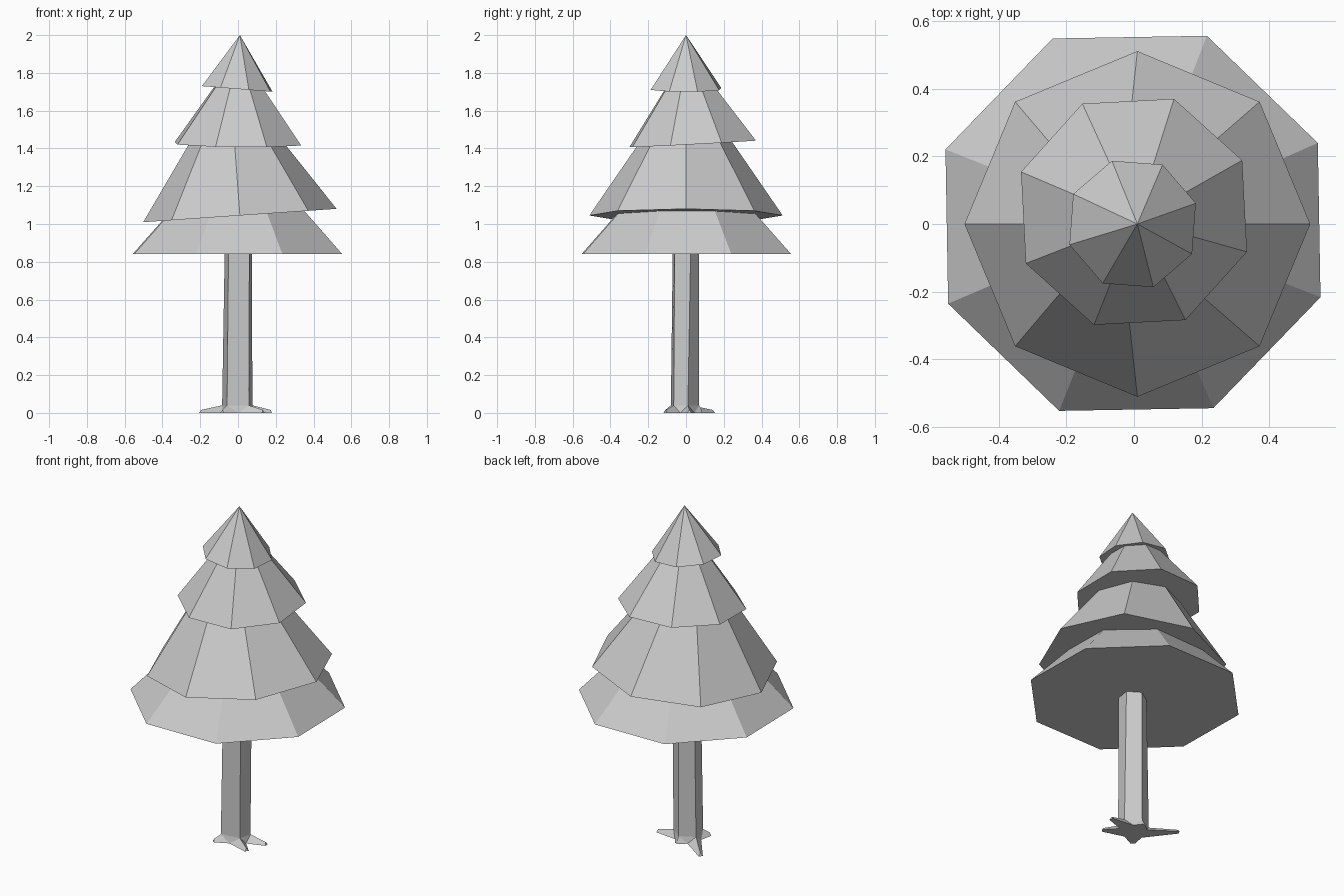
import bpy
from math import cos, sin, radians
from mathutils import Vector

if "Cube" in bpy.data.objects:
    bpy.data.objects.remove(bpy.data.objects["Cube"])


def make_object(name, verts, faces):
    mesh = bpy.data.meshes.new(name)
    mesh.from_pydata([tuple(v) for v in verts], [], faces)
    mesh.update()
    obj = bpy.data.objects.new(name, mesh)
    bpy.context.collection.objects.link(obj)
    return obj


def foliage_tier(name, centre, radius, turn, tilt, apex, cut):
    """Eight-sided, slightly tilted cone; cut < 1 truncates it inside the next tier."""
    c, tip, n = Vector(centre), Vector(apex), 8
    base = []
    for i in range(n):
        a = radians(turn + i * 360 / n)
        x, y = radius * cos(a), radius * sin(a)
        base.append(c + Vector((x, y, tilt[0] * x + tilt[1] * y)))
    faces = [tuple(reversed(range(n)))]
    if cut < 1:
        verts = base + [v.lerp(tip, cut) for v in base]
        faces += [(i, (i + 1) % n, n + (i + 1) % n, n + i) for i in range(n)]
        faces.append(tuple(range(n, 2 * n)))
    else:
        verts = base + [tip]
        faces += [(i, (i + 1) % n, n) for i in range(n)]
    make_object(name, verts, faces)


# Foliage, bottom to top
foliage_tier("foliage_bottom", (-0.003, 0.002, 0.84), 0.597, 23.5, (0, 0), (0, 0, 1.47), 0.6)
foliage_tier("foliage_lower_middle", (0.01, 0, 1.045), 0.512, 0, (0.069, 0), (-0.045, 0, 1.79), 0.65)
foliage_tier("foliage_upper_middle", (0, 0.036, 1.425), 0.355, 25.5, (-0.01, 0.052), (0.005, 0.01, 1.91), 0.75)
foliage_tier("foliage_top", (-0.004, 0, 1.715), 0.197, 18.2, (-0.08, 0), (0.01, 0, 2.0), 1)

# Trunk: five-sided, leaning slightly
low = [(-0.058, -0.08), (0.058, -0.065), (0.076, 0.01), (0.0, 0.07), (-0.084, 0.025)]
high = [(-0.05, -0.07), (0.06, -0.06), (0.074, 0.025), (0.003, 0.07), (-0.07, 0.022)]
n = 5
trunk = [Vector((x, y, 0.04)) for x, y in low] + [Vector((x, y, 0.88)) for x, y in high]
sides = [(i, (i + 1) % n, n + (i + 1) % n, n + i) for i in range(n)]
make_object("trunk", trunk, sides + [tuple(range(n, 2 * n))])

# Roots: a flat star, one blunt toe per trunk corner
tips = [(-0.085, -0.112), (0.135, -0.11), (0.178, 0.018), (0.0, 0.085), (-0.2, 0.145)]
verts = trunk[:n]
for i in range(n):
    t = Vector((*tips[i], 0))
    side = Vector((-t.y, t.x, 0)).normalized() * 0.012
    nxt = (trunk[i] + trunk[(i + 1) % n]) * 0.56
    nxt.z = 0
    verts += [t - side, t + side, t * 0.97 + Vector((0, 0, 0.016)), nxt]
faces = [tuple(n + 4 * i + k for i in reversed(range(n)) for k in (3, 1, 0))]
for i in range(n):
    j = (i + 1) % n
    left, right, top, valley = (n + 4 * i + k for k in range(4))
    next_left, next_top = n + 4 * j, n + 4 * j + 2
    faces += [(left, right, top), (i, top, right), (i, right, valley), (i, valley, j),
              (j, valley, next_left), (j, next_left, next_top)]
make_object("roots", verts, faces)
